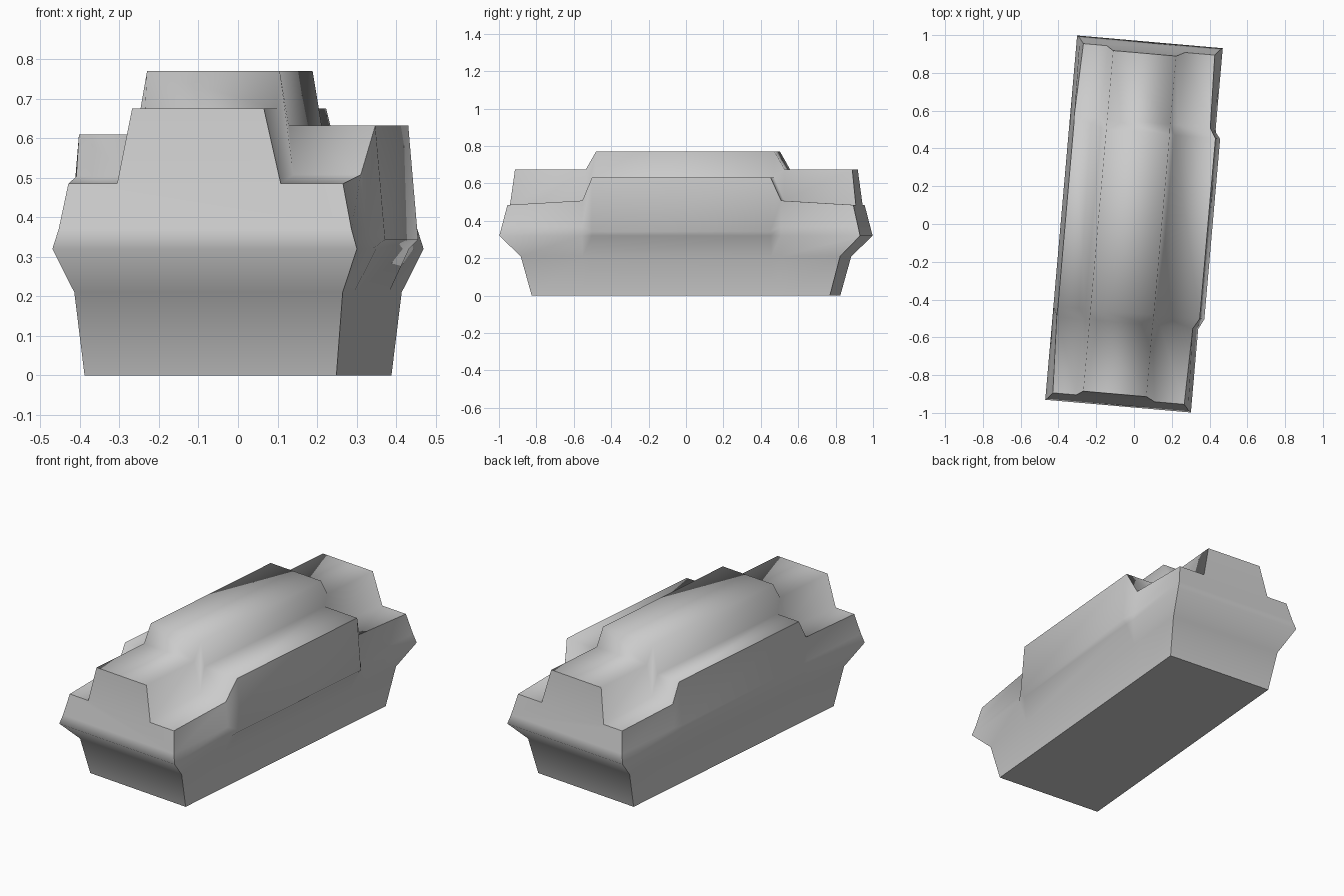
import bpy, bmesh
from math import radians
from mathutils import Matrix

if "Cube" in bpy.data.objects:
    bpy.data.objects.remove(bpy.data.objects["Cube"])

# Cross-sections from bottom to ridge top: left (x, z) and right (x, z) per level
END_LEFT = [(-.32, 0), (-.341, .21), (-.387, .32), (-.372, .37), (-.35, .485), (-.226, .485), (-.19, .675)]
END_RIGHT = [(.32, 0), (.341, .21), (.387, .32), (.372, .37), (.348, .485), (.19, .485), (.145, .675)]
END_REACH = [.80, .857, .968, .956, .928, .928, .905]     # raked ends, per level

STEP_LEFT = END_LEFT[:4] + [(-.365, .503), (-.226, .503), (-.19, .675)]
STEP_RIGHT = END_RIGHT[:4] + [(.358, .508), (.187, .508), (.145, .675)]

MID_LEFT = END_LEFT[:3] + [(-.383, .37), (-.363, .61), (-.218, .61), (-.19, .77)]
MID_RIGHT = END_RIGHT[:2] + [(.392, .32), (.415, .343), (.39, .632), (.17, .632), (.147, .77)]

n = len(END_REACH)
stations = [
    (END_LEFT, END_RIGHT, [-r for r in END_REACH]),
    (STEP_LEFT, STEP_RIGHT, [-.525] * n),
    (MID_LEFT, MID_RIGHT, [-.47] * n),
    (MID_LEFT, MID_RIGHT, [.488] * n),
    (STEP_LEFT, STEP_RIGHT, [.542] * n),
    (END_LEFT, END_RIGHT, END_REACH),
]

bm = bmesh.new()
rings = []
for left, right, ys in stations:
    l = [bm.verts.new((x, y, z)) for (x, z), y in zip(left, ys)]
    r = [bm.verts.new((x, y, z)) for (x, z), y in zip(right, ys)]
    rings.append(r + l[::-1])                 # closed loop, up the right, down the left

# Long skin between stations; last span is the underside
m = 2 * n
bottom = set()
for a, b in zip(rings, rings[1:]):
    for i in range(m):
        j = (i + 1) % m
        f = bm.faces.new((a[i], a[j], b[j], b[i]))
        if i == m - 1:
            bottom.add(f)

# End walls in horizontal bands
caps = set()
for ring in (rings[0], rings[-1]):
    R, L = ring[:n], ring[n:][::-1]
    for i in range(3):
        caps.add(bm.faces.new((L[i], R[i], R[i + 1], L[i + 1])))
    caps.add(bm.faces.new((L[3], R[3], R[4], R[5], L[5], L[4])))
    caps.add(bm.faces.new((L[5], R[5], R[6], L[6])))

bmesh.ops.recalc_face_normals(bm, faces=bm.faces[:])

# Smooth skin with crisp ends, underside and shoulder edges
shoulder = {v for ring in rings for v in (ring[4], ring[m - 5])}
for f in bm.faces:
    f.smooth = True
for e in bm.edges:
    kinds = {0 if f in caps else 1 if f in bottom else 2 for f in e.link_faces}
    along = all(v in shoulder for v in e.verts) and not any(f in caps for f in e.link_faces)
    e.smooth = not (len(kinds) > 1 or along)

# Body sits turned slightly clockwise
bm.transform(Matrix.Rotation(radians(-5), 4, 'Z'))
mesh = bpy.data.meshes.new("stepped_hull")
bm.to_mesh(mesh)
bm.free()
hull = bpy.data.objects.new("stepped_hull", mesh)
bpy.context.collection.objects.link(hull)
